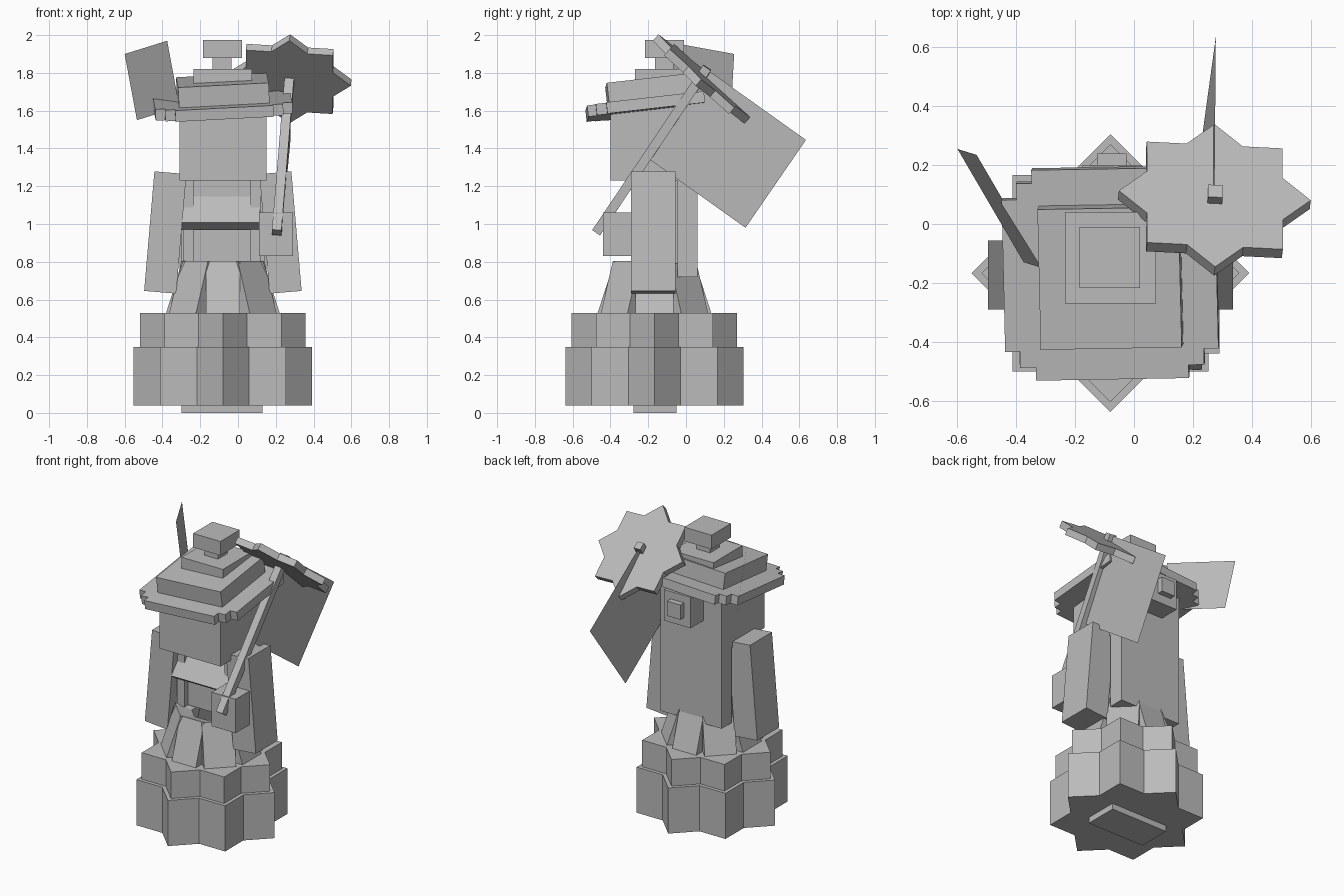
import bpy, bmesh, math
from mathutils import Matrix, Vector, Euler

cube = bpy.data.objects.get("Cube")
if cube:
    bpy.data.objects.remove(cube, do_unlink=True)

grey = bpy.data.materials.new("plain grey")
grey.use_nodes = True
GREY = (0.5, 0.5, 0.5, 1)
grey.diffuse_color = GREY
grey.node_tree.nodes["Principled BSDF"].inputs["Base Color"].default_value = GREY

CX, CY = -0.08, -0.167   # body axis


def finish(name, bm):
    bmesh.ops.recalc_face_normals(bm, faces=bm.faces)
    me = bpy.data.meshes.new(name)
    bm.to_mesh(me)
    bm.free()
    me.materials.append(grey)
    ob = bpy.data.objects.new(name, me)
    bpy.context.collection.objects.link(ob)
    return ob


def block(name, size, matrix):
    bm = bmesh.new()
    bmesh.ops.create_cube(bm, size=1, matrix=matrix @ Matrix.Diagonal((*size, 1)))
    return finish(name, bm)


def box(name, x0, x1, y0, y1, z0, z1):
    """Upright box given by its limits."""
    mid = ((x0 + x1) / 2, (y0 + y1) / 2, (z0 + z1) / 2)
    return block(name, (x1 - x0, y1 - y0, z1 - z0), Matrix.Translation(mid))


def placed(loc, rx=0, ry=0, rz=0):
    rot = Euler([math.radians(a) for a in (rx, ry, rz)]).to_matrix().to_4x4()
    return Matrix.Translation(loc) @ rot


def star(name, radius, depth, matrix):
    """Eight-pointed star prism, the outline of two crossed squares."""
    inner = radius / math.sqrt(2) / math.cos(math.pi / 8)
    bm = bmesh.new()
    ring = []
    for i in range(16):
        r, a = (inner if i % 2 else radius), i * math.pi / 8
        ring.append(bm.verts.new((r * math.cos(a), r * math.sin(a), -depth / 2)))
    face = bm.faces.new(ring)
    ext = bmesh.ops.extrude_face_region(bm, geom=[face])
    tops = [v for v in ext["geom"] if isinstance(v, bmesh.types.BMVert)]
    bmesh.ops.translate(bm, verts=tops, vec=(0, 0, depth))
    bm.transform(matrix)
    return finish(name, bm)


def sheet(name, corner, side_a, side_b):
    """Flat parallelogram."""
    c, a, b = Vector(corner), Vector(side_a), Vector(side_b)
    bm = bmesh.new()
    bm.faces.new([bm.verts.new(p) for p in (c, c + a, c + a + b, c + b)])
    return finish(name, bm)


# Base
box("base_foot", -0.30, 0.13, -0.278, -0.05, 0.0, 0.06)
star("base_lower", 0.472, 0.31, Matrix.Translation((CX, CY, 0.195)))
star("base_upper", 0.438, 0.18, Matrix.Translation((CX, CY, 0.44)))

# Flared skirt panels around the body
for i in range(8):
    turn = Matrix.Rotation(i * math.pi / 4, 4, "Z")
    m = Matrix.Translation((CX, CY, 0)) @ turn @ placed((0, -0.209, 0.65), rx=-18)
    block(f"skirt_panel_{i + 1}", (0.18 if i % 4 == 0 else 0.2, 0.1, 0.29), m)

# Body and head
box("torso", -0.30, 0.14, -0.20, 0.0, 0.79, 1.30)
box("back_slab", -0.31, 0.15, -0.045, 0.06, 0.72, 1.63)
box("head", -0.31, 0.15, -0.40, 0.05, 1.23, 1.63)
for side, x in (("right", -0.263), ("left", 0.095)):
    box(f"chest_strip_{side}", x - 0.028, x + 0.028, -0.24, -0.19, 0.79, 1.24)
block("chest_board", (0.415, 0.07, 0.18), placed((-0.092, -0.215, 1.062), rx=-34))
box("back_box", -0.175, 0.025, 0.05, 0.20, 1.42, 1.63)
box("back_knob", -0.125, -0.025, 0.19, 0.24, 1.48, 1.58)

# Arms, splayed outward at the bottom
for side, s in (("right", -1), ("left", 1)):
    m = placed((CX + s * 0.305, -0.173, 0.955), ry=-s * 4.9)
    block(f"arm_{side}", (0.17, 0.235, 0.635), m)
box("hand_left", 0.11, 0.29, -0.44, -0.27, 0.83, 1.06)

# Tilted stepped roof
tilt = placed((CX, CY, 1.625), rx=6.5, ry=-3, rz=1)
for i, (hx, hy) in enumerate(((0.363, 0.26), (0.313, 0.315), (0.26, 0.36))):
    block(f"roof_brim_{i + 1}", (hx * 2, hy * 2, 0.06), tilt)
block("roof_tier", (0.48, 0.48, 0.125),
      placed((CX, -0.178, 1.70), rx=6.5, ry=-3, rz=1))

# Level cap and finial
box("roof_cap", -0.235, 0.075, -0.27, 0.04, 1.74, 1.82)
box("finial_neck", -0.135, -0.035, -0.165, -0.065, 1.81, 1.89)
box("finial_block", -0.185, 0.02, -0.217, -0.01, 1.88, 1.975)

# Staff with star disc
low, high = Vector((0.205, -0.475, 0.955)), Vector((0.277, 0.112, 1.828))
axis = (high - low).normalized()
across = Vector((1, -0.05, -0.06)).normalized()
frame = Matrix((across, axis.cross(across), axis)).transposed().to_4x4()
block("staff", (0.05, 0.05, (high - low).length),
      Matrix.Translation((low + high) / 2) @ frame)
normal = Vector((0.05, 0.67, 0.74))
normal = (normal - across * normal.dot(across)).normalized()
frame = Matrix((across, normal.cross(across), normal)).transposed().to_4x4()
star("staff_star", 0.327, 0.045, Matrix.Translation((0.273, 0.082, 1.768)) @ frame)

# Hanging sheets
sheet("staff_sheet", (0.23, -0.19, 1.34), (0.004, 0.505, -0.36), (0.044, 0.32, 0.465))
sheet("side_sheet", (-0.60, 0.255, 1.90), (0.225, -0.385, 0.07), (0.065, -0.02, -0.35))
